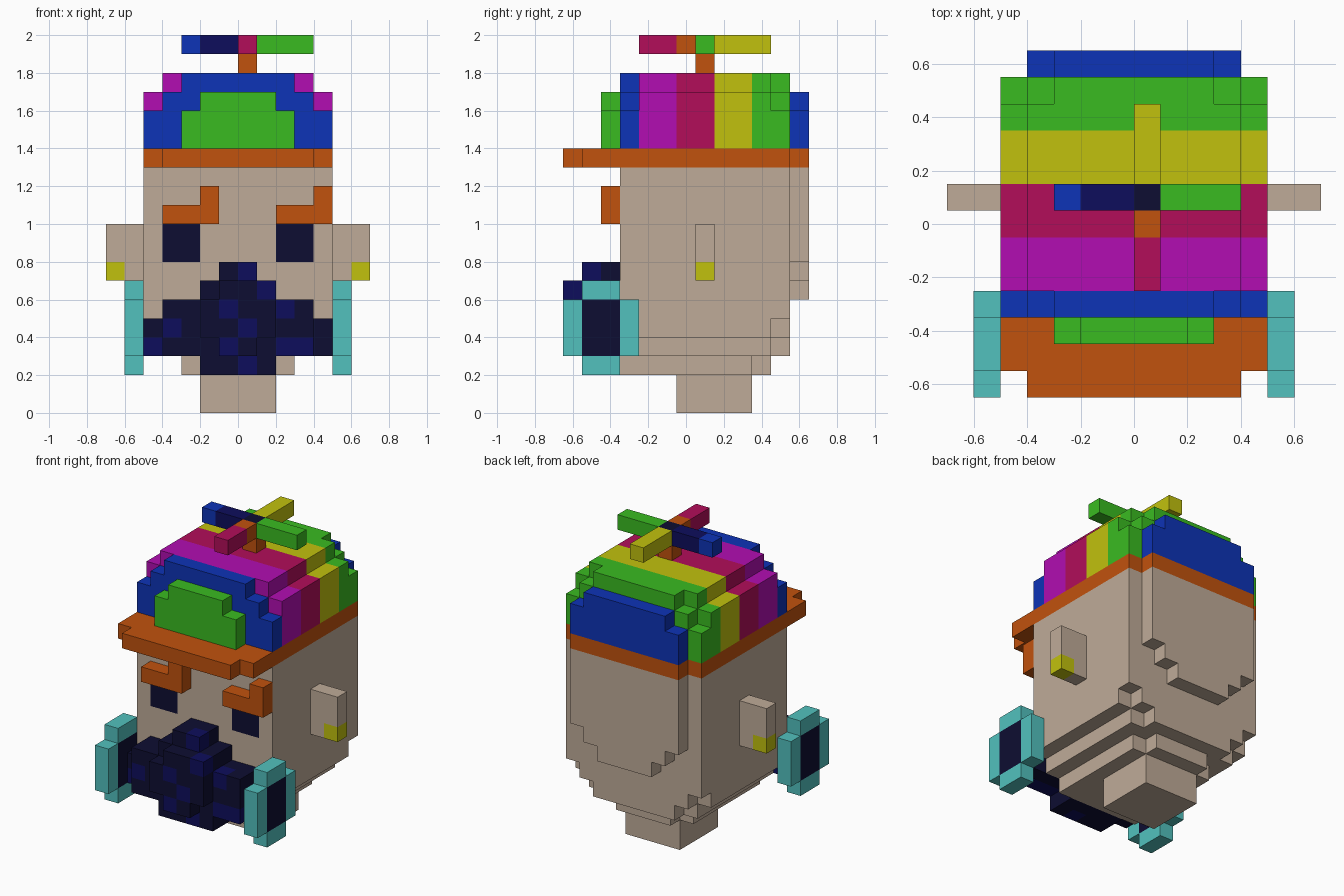
import bpy, bmesh
from mathutils import Vector

cube = bpy.data.objects.get("Cube")
if cube:
    bpy.data.objects.remove(cube, do_unlink=True)

CELL = 0.1
ORIGIN = Vector((0, -0.65, 0))      # cell (0, 0, 0) starts here


def linear(c):
    c /= 255
    return c / 12.92 if c <= 0.04045 else ((c + 0.055) / 1.055) ** 2.4


# Flat colours
PALETTE = {
    "skin": (191, 171, 152), "orange": (193, 82, 13), "blue": (13, 51, 183),
    "green": (58, 187, 33), "yellow": (193, 193, 13), "crimson": (178, 13, 90),
    "magenta": (178, 13, 178), "cyan": (82, 193, 190), "navy": (13, 13, 92),
    "dark_navy": (13, 13, 50),
}
MATS = {}
for name, rgb in PALETTE.items():
    m = bpy.data.materials.new(name)
    m.use_nodes = True
    col = [linear(c) for c in rgb] + [1]
    m.diffuse_color = col
    m.node_tree.nodes["Principled BSDF"].inputs["Base Color"].default_value = col
    MATS[name] = m


def part(name, *blocks):
    """Fuse blocks (colour, x0, x1, y0, y1, z0, z1) of cells into one shell.
    Later blocks repaint earlier ones."""
    cells = {}
    for colour, x0, x1, y0, y1, z0, z1 in blocks:
        for x in range(x0, x1):
            for y in range(y0, y1):
                for z in range(z0, z1):
                    cells[x, y, z] = colour
    colours = list(dict.fromkeys(cells.values()))
    bm = bmesh.new()
    verts = {}

    def vert(p):
        if p not in verts:
            verts[p] = bm.verts.new(Vector(p) * CELL + ORIGIN)
        return verts[p]

    # Only faces between a filled and an empty cell are made
    for cell, colour in cells.items():
        for axis in range(3):
            for side in (0, 1):
                near = list(cell)
                near[axis] += 2 * side - 1
                if tuple(near) in cells:
                    continue
                ring = []
                for a, b in ((0, 0), (1, 0), (1, 1), (0, 1)):
                    p = list(cell)
                    p[axis] += side
                    p[(axis + 1) % 3] += a
                    p[(axis + 2) % 3] += b
                    ring.append(vert(tuple(p)))
                f = bm.faces.new(ring if side else ring[::-1])
                f.material_index = colours.index(colour)
    bmesh.ops.dissolve_limit(bm, angle_limit=0.01, verts=bm.verts[:],
                             edges=bm.edges[:], delimit={'MATERIAL'})
    mesh = bpy.data.meshes.new(name)
    bm.to_mesh(mesh)
    bm.free()
    for c in colours:
        mesh.materials.append(MATS[c])
    ob = bpy.data.objects.new(name, mesh)
    bpy.context.collection.objects.link(ob)
    return ob


def sym(colour, half, y0, y1, z0, z1):
    """Block centred on x = 0."""
    return (colour, -half, half, y0, y1, z0, z1)


# Head with stepped jaw, stepped back of the skull, neck and painted eyes
part("head",
     sym("skin", 5, 3, 12, 5, 13),
     sym("skin", 5, 3, 11, 4, 5), sym("skin", 4, 11, 12, 4, 5),
     sym("skin", 4, 3, 11, 3, 4), sym("skin", 3, 11, 12, 3, 4),
     sym("skin", 3, 3, 10, 2, 3), sym("skin", 2, 10, 11, 2, 3),
     sym("skin", 4, 12, 13, 8, 13), sym("skin", 3, 12, 13, 7, 8),
     sym("skin", 2, 12, 13, 6, 7),
     sym("skin", 2, 6, 10, 0, 2),
     ("dark_navy", -4, -2, 3, 4, 8, 10), ("dark_navy", 2, 4, 3, 4, 8, 10))

# Ears with earrings, and round filter discs beside the beard
for side, x, tip in (("left", 5, 6), ("right", -7, -7)):
    part(side + "_ear", ("skin", x, x + 2, 7, 8, 7, 10),
         ("yellow", tip, tip + 1, 7, 8, 7, 8))
for side, x in (("left", 5), ("right", -6)):
    part(side + "_disc", ("cyan", x, x + 1, 0, 4, 3, 6),
         ("cyan", x, x + 1, 1, 3, 2, 7),
         ("dark_navy", x, x + 1, 1, 3, 3, 6))

# Eyebrows
part("right_eyebrow", ("orange", -4, -1, 2, 3, 10, 11),
     ("orange", -2, -1, 2, 3, 11, 12))
part("left_eyebrow", ("orange", 2, 5, 2, 3, 10, 11),
     ("orange", 4, 5, 2, 3, 11, 12))

# Beard, bulging towards the middle, with lighter patches
patches = [(0, 1, 7), (1, 0, 6), (-1, 0, 5), (2, 1, 5), (-4, 1, 4), (0, 0, 4),
           (-5, 2, 3), (2, 1, 3), (3, 1, 3), (-1, 0, 3), (0, 1, 2)]
part("beard",
     sym("dark_navy", 1, 1, 3, 7, 8),
     sym("dark_navy", 2, 1, 3, 6, 7), ("dark_navy", -1, 2, 0, 1, 6, 7),
     sym("dark_navy", 4, 1, 3, 3, 6),
     sym("dark_navy", 5, 2, 3, 3, 5),
     sym("dark_navy", 2, 0, 1, 4, 6), sym("dark_navy", 1, 0, 1, 3, 4),
     sym("dark_navy", 2, 1, 3, 2, 3),
     *[("navy", x, x + 1, y, y + 1, z, z + 1) for x, y, z in patches])

# Hat band with brim
part("hat_brim", sym("orange", 5, 1, 12, 13, 14),
     sym("orange", 4, 0, 1, 13, 14), sym("orange", 4, 12, 13, 13, 14))

# Striped crown: colour, y range, then (half width, top) steps
stripes = [
    ("green", 2, 3, ((3, 16), (2, 17))),
    ("blue", 3, 4, ((5, 16), (4, 17), (3, 18))),
    ("magenta", 4, 6, ((5, 17), (4, 18))),
    ("crimson", 6, 8, ((5, 17), (4, 18))),
    ("yellow", 8, 10, ((5, 17), (4, 18))),
    ("green", 10, 11, ((5, 17), (4, 18))),
    ("green", 11, 12, ((5, 16), (4, 17), (3, 18))),
    ("blue", 12, 13, ((4, 16), (3, 17))),
]
part("hat_crown", *[sym(c, half, y0, y1, 14, top)
                    for c, y0, y1, steps in stripes for half, top in steps])

# Propeller on a short post
part("propeller",
     ("orange", 0, 1, 7, 8, 18, 19),
     ("dark_navy", 0, 1, 7, 8, 19, 20),
     ("blue", -3, -2, 7, 8, 19, 20), ("navy", -2, 0, 7, 8, 19, 20),
     ("green", 1, 4, 7, 8, 19, 20), ("yellow", 0, 1, 8, 11, 19, 20),
     ("orange", 0, 1, 6, 7, 19, 20), ("crimson", 0, 1, 4, 6, 19, 20))
